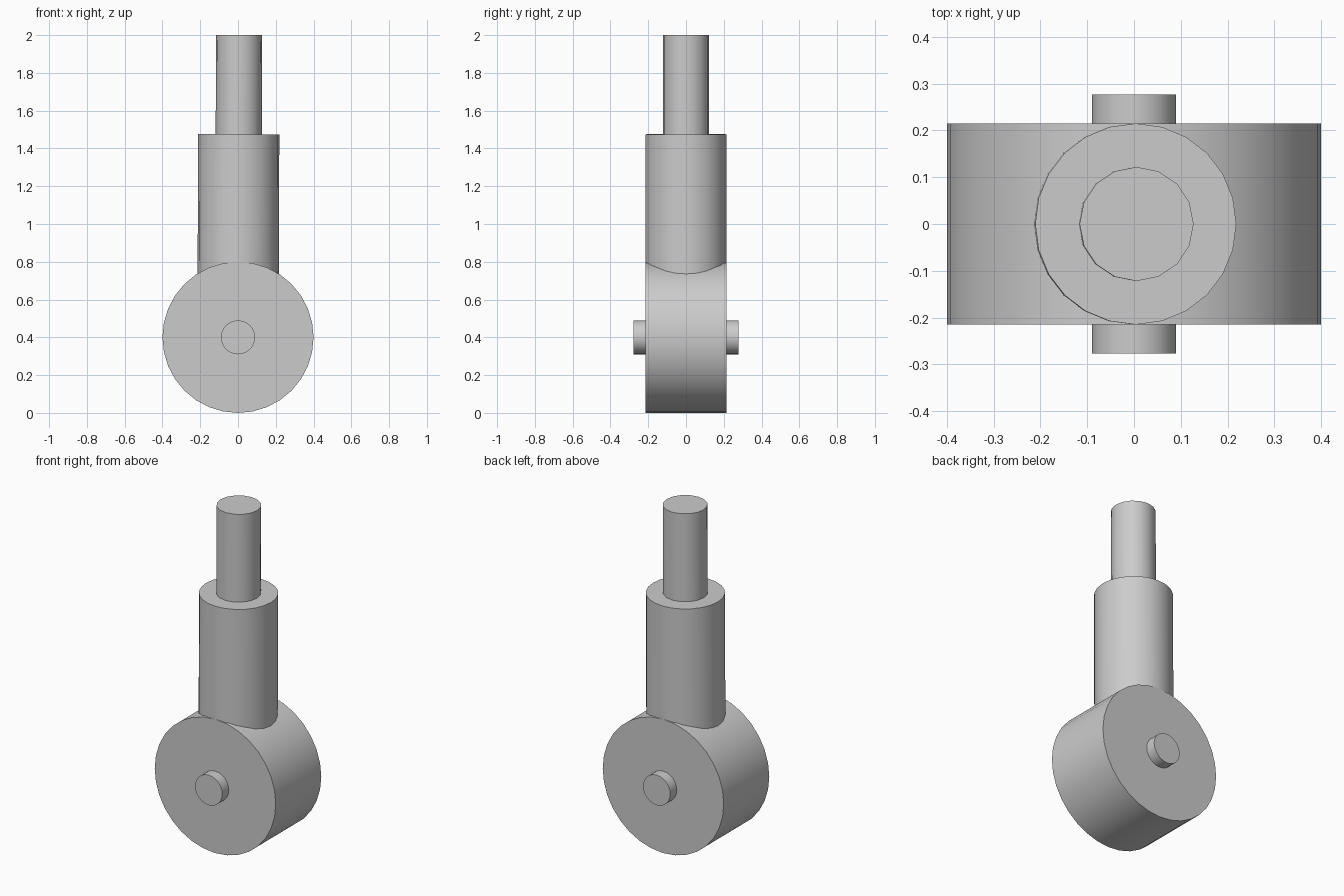
import bpy
import math
from mathutils import Vector

cube = bpy.data.objects.get("Cube")
if cube:
    bpy.data.objects.remove(cube, do_unlink=True)

# Single plain grey
grey = bpy.data.materials.new("grey")
grey.use_nodes = True
colour = (0.6, 0.6, 0.6, 1)
grey.diffuse_color = colour
grey.node_tree.nodes["Principled BSDF"].inputs["Base Color"].default_value = colour


def rod(name, start, end, radius, sides):
    """Closed cylinder running from start to end."""
    start, end = Vector(start), Vector(end)
    axis = end - start
    bpy.ops.mesh.primitive_cylinder_add(
        vertices=sides, radius=radius, depth=axis.length,
        location=(start + end) / 2,
        rotation=Vector((0, 0, 1)).rotation_difference(axis).to_euler())
    part = bpy.context.object
    part.name = name
    part.data.materials.append(grey)
    bpy.ops.object.shade_smooth_by_angle(angle=math.radians(30))
    return part


hub = 0.4
lean = 0.0035


def on_stem(z):
    """Point on the slightly leaning stem axis at height z."""
    return (lean * (z - hub), 0, z)


# Wheel and the axle through it
rod("wheel", (0, -0.215, hub), (0, 0.215, hub), 0.4, 32)
rod("axle", (0, -0.277, hub), (0, 0.277, hub), 0.09, 24)

# Stem: wide sleeve with a thinner pin on top
rod("sleeve", on_stem(0.6), on_stem(1.475), 0.215, 24)
rod("pin", on_stem(1.4), on_stem(2.0), 0.122, 16)
